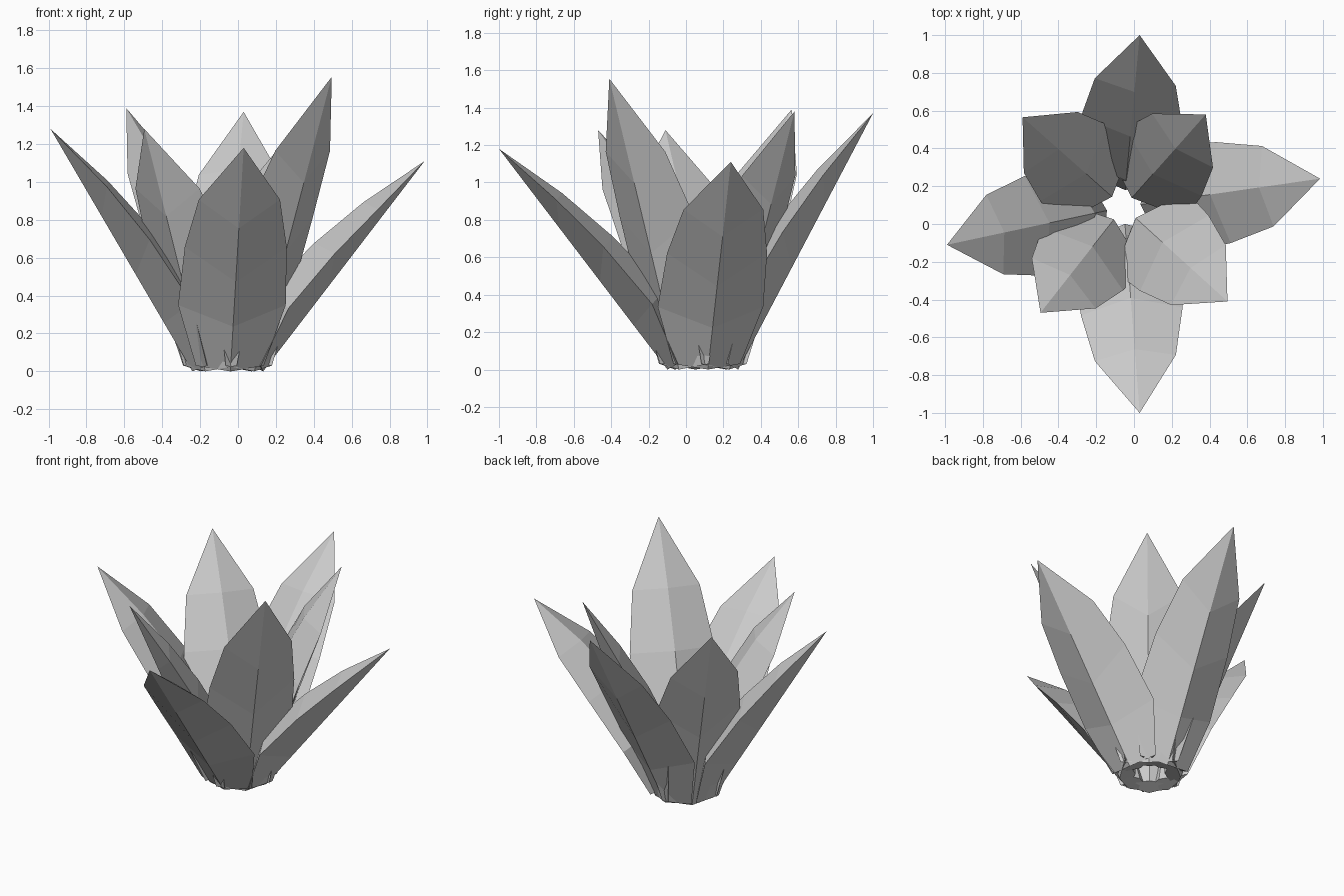
import bpy, bmesh
from mathutils import Vector

cube = bpy.data.objects.get("Cube")
if cube:
    bpy.data.objects.remove(cube)

# One plain grey for the whole plant
grey = bpy.data.materials.new("leaf_grey")
grey.use_nodes = True
COLOR = (0.6, 0.6, 0.6, 1)
grey.diffuse_color = COLOR
grey.node_tree.nodes["Principled BSDF"].inputs["Base Color"].default_value = COLOR

CENTRE = Vector((-0.055, 0.09, 0))
UP = Vector((0, 0, 1))

# Rows up the blade: keel fraction, edge fraction, half width, edge lift, ridge lift
ROWS = [(0.20, 0.23, 0.285, 0.13, 0.245),
        (0.40, 0.50, 0.27, 0.11, 0.20),
        (0.64, 0.735, 0.215, 0.065, 0.125)]


def leaf(name, tip):
    """Thick blade, keeled outside and ridged inside, rising to a pointed tip."""
    tip = Vector(tip)
    out = Vector((tip.x - CENTRE.x, tip.y - CENTRE.y, 0)).normalized()
    side = UP.cross(out)
    base = CENTRE + out * 0.19
    along = tip - base
    inward = side.cross(along).normalized()
    if inward.dot(out) > 0:
        inward.negate()

    # Base section, then blade sections: left edge, keel, right edge, inner ridge
    edge = CENTRE + out * 0.15 + UP * 0.03
    rows = [(edge + side * 0.18, base, edge - side * 0.18, CENTRE + out * 0.09 + UP * 0.03)]
    for keel_t, edge_t, half, lift, ridge in ROWS:
        mid = base + along * edge_t
        edge = mid + inward * lift
        rows.append((edge + side * half, base + along * keel_t, edge - side * half, mid + inward * ridge))

    bm = bmesh.new()
    verts = [[bm.verts.new(p) for p in row] for row in rows]
    point = bm.verts.new(tip)
    for i in range(4):
        j = (i + 1) % 4
        for a, b in zip(verts, verts[1:]):
            bm.faces.new((a[i], a[j], b[j], b[i]))
        bm.faces.new((verts[-1][i], verts[-1][j], point))
    bm.faces.new(verts[0])
    bmesh.ops.recalc_face_normals(bm, faces=bm.faces)
    mesh = bpy.data.meshes.new(name)
    bm.to_mesh(mesh)
    bm.free()
    mesh.materials.append(grey)
    bpy.context.collection.objects.link(bpy.data.objects.new(name, mesh))


# Four spreading leaves
leaf("front_leaf", (0.03, -1.0, 1.18))
leaf("left_leaf", (0.985, 0.24, 1.11))
leaf("back_leaf", (0.03, 1.0, 1.37))
leaf("right_leaf", (-0.99, -0.11, 1.28))
# Four upright leaves between them
leaf("front_left_leaf", (0.495, -0.41, 1.555))
leaf("back_left_leaf", (0.38, 0.58, 1.38))
leaf("back_right_leaf", (-0.59, 0.565, 1.39))
leaf("front_right_leaf", (-0.495, -0.47, 1.28))
